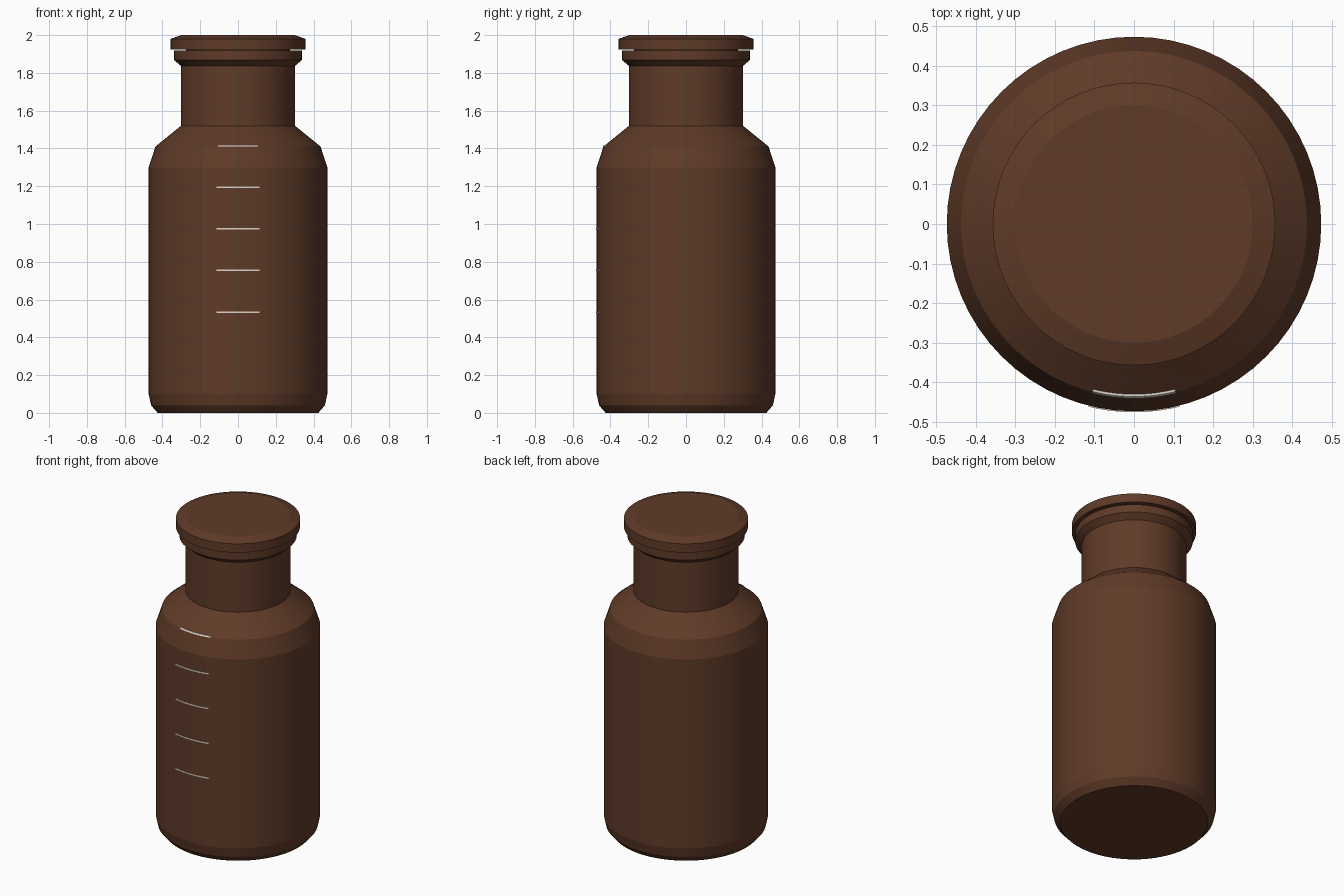
import bpy, math

if "Cube" in bpy.data.objects:
    bpy.data.objects.remove(bpy.data.objects["Cube"])

SEGS = 64


def material(name, color):
    m = bpy.data.materials.new(name)
    m.diffuse_color = color
    m.use_nodes = True
    m.node_tree.nodes["Principled BSDF"].inputs["Base Color"].default_value = m.diffuse_color
    return m


def make_object(name, verts, faces, mat):
    me = bpy.data.meshes.new(name)
    me.from_pydata(verts, [], faces)
    me.materials.append(mat)
    ob = bpy.data.objects.new(name, me)
    bpy.context.collection.objects.link(ob)
    bpy.ops.object.select_all(action='DESELECT')
    ob.select_set(True)
    bpy.context.view_layer.objects.active = ob
    bpy.ops.object.shade_smooth_by_angle(angle=math.radians(10))
    return ob


def lathe(name, profile, mat):
    """Closed solid of revolution; profile is (radius, z) from bottom to top."""
    verts, faces = [], []
    for r, z in profile:
        for i in range(SEGS):
            a = 2 * math.pi * i / SEGS
            verts.append((r * math.cos(a), r * math.sin(a), z))
    for k in range(len(profile) - 1):
        for i in range(SEGS):
            j = (i + 1) % SEGS
            faces.append((k * SEGS + i, k * SEGS + j,
                          (k + 1) * SEGS + j, (k + 1) * SEGS + i))
    faces.append(tuple(reversed(range(SEGS))))
    top = (len(profile) - 1) * SEGS
    faces.append(tuple(range(top, top + SEGS)))
    return make_object(name, verts, faces, mat)


def arc_mark(name, z, r_low, r_high, mat, half=math.radians(14), h=0.004, steps=12):
    """Thin printed line wrapped round the front of the bottle."""
    verts, faces = [], []
    section = [(r_low - 0.006, z - h), (r_low, z - h),
               (r_high, z + h), (r_high - 0.006, z + h)]
    for i in range(steps + 1):
        a = -math.pi / 2 - half + 2 * half * i / steps
        verts += [(r * math.cos(a), r * math.sin(a), zz) for r, zz in section]
    for i in range(steps):
        for k in range(4):
            n = (k + 1) % 4
            faces.append((i * 4 + k, i * 4 + 4 + k, i * 4 + 4 + n, i * 4 + n))
    faces += [(0, 1, 2, 3), (steps * 4 + 3, steps * 4 + 2, steps * 4 + 1, steps * 4)]
    return make_object(name, verts, faces, mat)


amber = material("amber_glass", (0.115, 0.043, 0.021, 1))
cream = material("mark_paint", (0.75, 0.68, 0.6, 1))

# Bottle body with shoulder, neck and flared lip
lathe("bottle_body", [
    (0.425, 0.0), (0.46, 0.04), (0.473, 0.10), (0.473, 1.30), (0.437, 1.41),
    (0.302, 1.52), (0.302, 1.837), (0.338, 1.868), (0.338, 1.918)], amber)

# Stopper: plug under a bevelled disc
lathe("stopper", [
    (0.275, 1.90), (0.275, 1.924), (0.357, 1.924), (0.357, 1.98), (0.30, 2.0)], amber)

# Volume marks on the front wall, the last one on the shoulder
for n, z in enumerate((0.533, 0.754, 0.975, 1.195)):
    arc_mark(f"volume_mark_{n + 1}", z, 0.4755, 0.4755, cream)
arc_mark("volume_mark_5", 1.413, 0.441, 0.436, cream)
